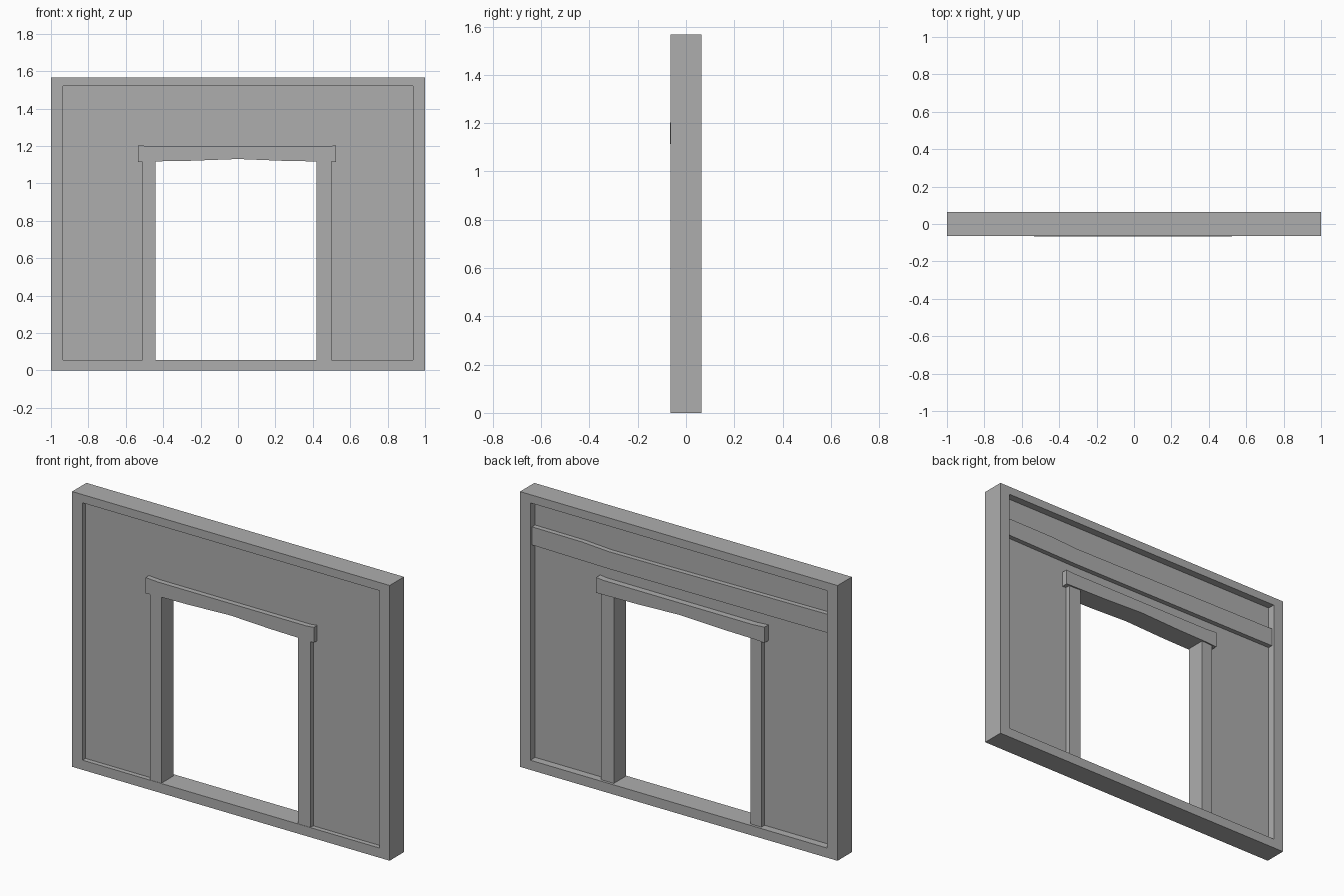
import bpy
import bmesh

cube = bpy.data.objects.get("Cube")
if cube:
    bpy.data.objects.remove(cube, do_unlink=True)

grey = bpy.data.materials.new("plain grey")
grey.use_nodes = True
colour = (0.42, 0.42, 0.42, 1)
grey.diffuse_color = colour
grey.node_tree.nodes["Principled BSDF"].inputs["Base Color"].default_value = colour


def finish(name, bm):
    bmesh.ops.recalc_face_normals(bm, faces=bm.faces)
    mesh = bpy.data.meshes.new(name)
    bm.to_mesh(mesh)
    bm.free()
    mesh.materials.append(grey)
    obj = bpy.data.objects.new(name, mesh)
    bpy.context.collection.objects.link(obj)
    return obj


def prism(name, outline, y0, y1):
    """Extrude an x-z outline from y0 to y1."""
    bm = bmesh.new()
    face = bm.faces.new([bm.verts.new((x, y0, z)) for x, z in outline])
    out = bmesh.ops.extrude_face_region(bm, geom=[face])
    moved = [v for v in out["geom"] if isinstance(v, bmesh.types.BMVert)]
    bmesh.ops.translate(bm, verts=moved, vec=(0, y1 - y0, 0))
    return finish(name, bm)


def rectangle(x0, x1, z0, z1):
    return [(x0, z0), (x1, z0), (x1, z1), (x0, z1)]


FRONT, BACK = -0.064, 0.065
HEIGHT, RAIL, INNER = 1.567, 0.055, 0.935
TOP = 1.52
LEFT, RIGHT, HEAD = 0.42, -0.44, 1.125

# Outer frame: a closed rectangular ring
bm = bmesh.new()
outer = rectangle(-1, 1, 0, HEIGHT)
inner = rectangle(-INNER, INNER, RAIL, TOP)
rings = [[bm.verts.new((x, y, z)) for x, z in shape]
         for shape, y in ((outer, FRONT), (outer, BACK), (inner, BACK), (inner, FRONT))]
for a, b in zip(rings, rings[1:] + rings[:1]):
    for i in range(4):
        j = (i + 1) % 4
        bm.faces.new((a[i], a[j], b[j], b[i]))
finish("outer_frame", bm)

# Recessed wall panel around the doorway
prism("wall_panel", [(-INNER, RAIL), (RIGHT - 0.02, RAIL), (RIGHT - 0.02, HEAD + 0.02),
                     (LEFT + 0.02, HEAD + 0.02), (LEFT + 0.02, RAIL), (INNER, RAIL),
                     (INNER, TOP), (-INNER, TOP)], -0.037, 0.022)

# Door posts
prism("right_post", rectangle(-0.51, RIGHT, RAIL, HEAD), FRONT + 0.002, 0.05)
prism("left_post", rectangle(LEFT, 0.5, RAIL, HEAD), FRONT + 0.002, 0.05)

# Lintel with slightly flared ends and a faint arch beneath
prism("lintel", [(-0.535, 1.113), (-0.47, 1.117), (-0.27, 1.12), (0, 1.13), (0.25, 1.12),
                 (0.525, 1.115), (0.525, 1.203), (0.48, 1.198), (-0.46, 1.198),
                 (-0.535, 1.203)], -0.067, 0.058)

# Cross beam on the back, slightly uneven along its length
prism("back_beam", [(-INNER, 1.272), (0.45, 1.268), (INNER, 1.275),
                    (INNER, 1.378), (0.62, 1.376), (0.45, 1.366), (-INNER, 1.378)],
      0.02, 0.05)
